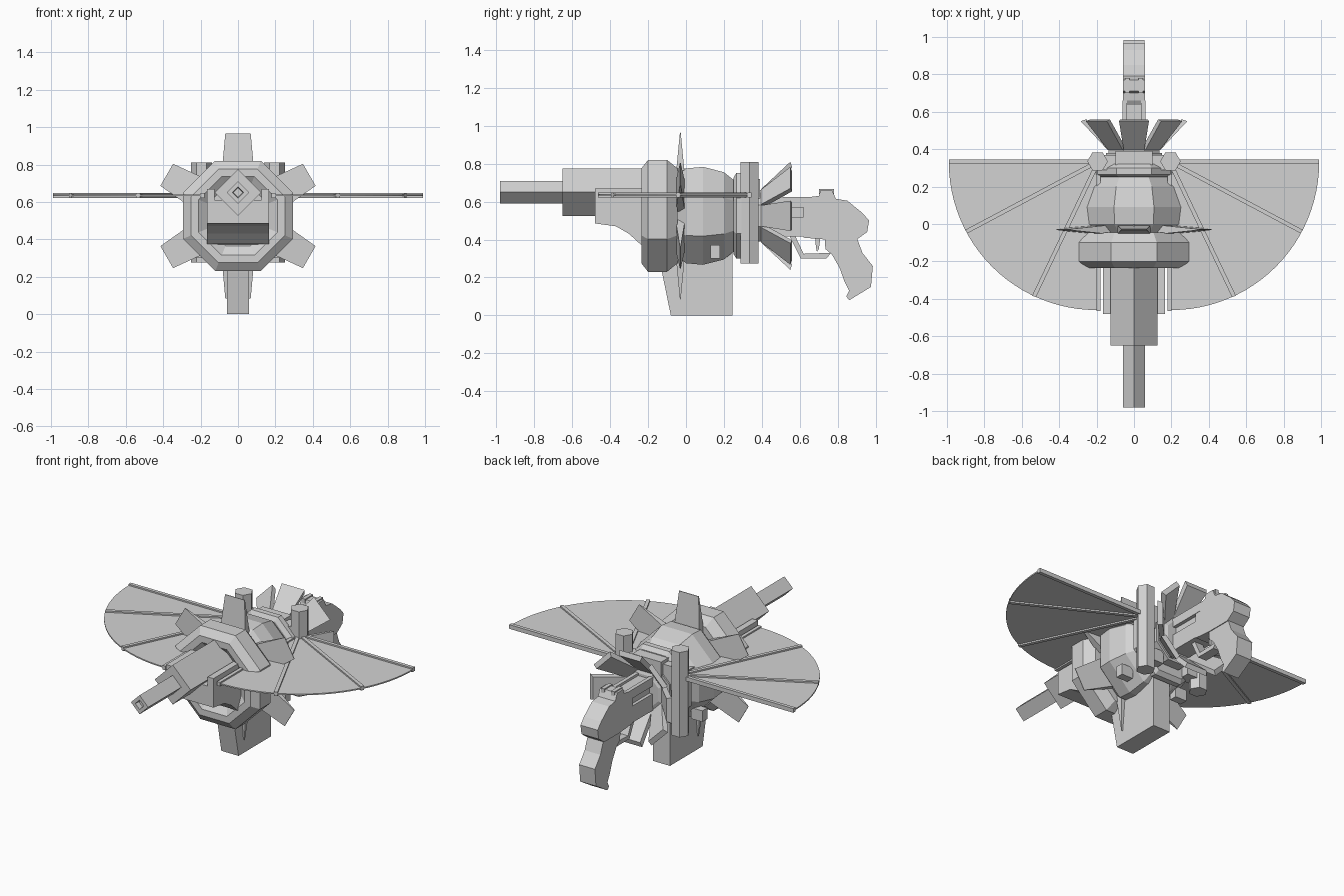
import bpy, bmesh, math
from mathutils import Matrix, Vector

old = bpy.data.objects.get("Cube")
if old:
    bpy.data.objects.remove(old, do_unlink=True)

grey = bpy.data.materials.new("plain_grey")
grey.use_nodes = True
COLOUR = (0.65, 0.65, 0.65, 1)
grey.diffuse_color = COLOUR
grey.node_tree.nodes["Principled BSDF"].inputs["Base Color"].default_value = COLOUR
AXIS_Z = 0.525


def finish(name, bm, matrix=None):
    if matrix:
        bm.transform(matrix)
    bmesh.ops.recalc_face_normals(bm, faces=bm.faces)
    mesh = bpy.data.meshes.new(name)
    bm.to_mesh(mesh)
    bm.free()
    mesh.materials.append(grey)
    obj = bpy.data.objects.new(name, mesh)
    bpy.context.collection.objects.link(obj)
    return obj


def loft(name, rings, matrix=None):
    """Skin a list of equal-length point rings and cap both ends."""
    bm = bmesh.new()
    loops = [[bm.verts.new(p) for p in ring] for ring in rings]
    n = len(rings[0])
    for a, b in zip(loops, loops[1:]):
        for i in range(n):
            j = (i + 1) % n
            bm.faces.new((a[i], a[j], b[j], b[i]))
    bm.faces.new(loops[0])
    bm.faces.new(loops[-1])
    return finish(name, bm, matrix)


def side_prism(name, outline, half, x=0):
    """Extrude a (y, z) outline across x."""
    return loft(name, [[(x + s * half, y, z) for y, z in outline] for s in (-1, 1)])


def box(name, x0, x1, y0, y1, z0, z1):
    return side_prism(name, [(y0, z0), (y1, z0), (y1, z1), (y0, z1)],
                      (x1 - x0) / 2, (x0 + x1) / 2)


def along_y(name, profile, sides=8, turn=math.pi / 8, z=AXIS_Z):
    """Faceted solid around the y axis from (y, flat radius) pairs."""
    rings = []
    for y, r in profile:
        r /= math.cos(turn)
        angles = [turn + math.tau * k / sides for k in range(sides)]
        rings.append([(r * math.cos(a), y, z + r * math.sin(a)) for a in angles])
    return loft(name, rings)


def around(angle):
    """Turn a part built pointing up so that it radiates at an angle."""
    return Matrix.Translation((0, 0, AXIS_Z)) @ Matrix.Rotation(angle, 4, 'Y')


# Diamond barrels, the muzzle slightly recessed
along_y("muzzle", [(-0.95, 0.025), (-0.98, 0.03), (-0.98, 0.06), (-0.6, 0.06)], 4, 0, 0.65)
along_y("barrel_sleeve", [(-0.65, 0.125), (0.0, 0.125)], 4, 0, 0.65)

# Trough under the barrel
side_prism("trough", [(-0.48, 0.61), (-0.48, 0.485), (-0.37, 0.47), (-0.3, 0.43),
                      (-0.24, 0.375), (-0.15, 0.37), (-0.15, 0.61)], 0.165)
for s in (-1, 1):
    box("trough_wall", s * 0.145 - 0.02, s * 0.145 + 0.02, -0.48, -0.1, 0.6, 0.668)

# Front collar and main body
along_y("front_collar", [(-0.2, 0.16), (-0.235, 0.21), (-0.235, 0.25), (-0.2, 0.295),
                         (-0.1, 0.295), (-0.045, 0.25), (-0.045, 0.1)])
along_y("main_body", [(-0.06, 0.2), (0.0, 0.25), (0.09, 0.258), (0.2, 0.23), (0.25, 0.19)])

# Six thin wedge blades
for k in range(6):
    rings = [[(-w, -0.03 - t, r), (w, -0.03 - t, r), (w, -0.03 + t, r), (-w, -0.03 + t, r)]
             for r, w, t in ((0.2, 0.09, 0.025), (0.44, 0.068, 0.002))]
    loft("blade", rings, around(k * math.pi / 3))

# Magazine
side_prism("magazine", [(-0.08, 0), (0.245, 0), (0.245, 0.36), (-0.15, 0.36), (-0.125, 0.22)], 0.06)

# Rear plates and hub
along_y("rear_neck", [(0.23, 0.16), (0.27, 0.16)])
along_y("rear_plate", [(0.25, 0.2), (0.265, 0.225), (0.3, 0.225), (0.32, 0.2)])
along_y("rear_block", [(0.3, 0.15), (0.38, 0.15)])
along_y("rear_hub", [(0.37, 0.135), (0.405, 0.135), (0.42, 0.1)])
box("rear_top_block", -0.1, 0.1, 0.3, 0.39, 0.6, 0.72)

# Eight flared petals
for k in range(8):
    rings = [[(-w, y, r), (w, y, r), (w * 0.9, y + 0.01, r - 0.03), (-w * 0.9, y + 0.01, r - 0.03)]
             for y, r, w in ((0.395, 0.14, 0.055), (0.55, 0.285, 0.08))]
    loft("petal", rings, around(k * math.pi / 4))

# Wings: hinge post, ribs and fan on both sides
WING_R, WING_Z = 0.8, 0.635
for s in (-1, 1):
    post = [(s * 0.195 + 0.055 * math.cos(k * math.pi / 3),
             0.335 + 0.055 * math.sin(k * math.pi / 3)) for k in range(6)]
    loft("hinge_post", [[(x, y, z) for x, y in post] for z in (0.275, 0.81)])
    box("hinge_bracket", s * 0.15 - 0.06, s * 0.15 + 0.06, 0.29, 0.37, 0.55, 0.7)
    box("lower_bracket", s * 0.15 - 0.06, s * 0.15 + 0.06, 0.29, 0.37, 0.34, 0.42)
    box("side_latch", s * 0.2 - 0.04, s * 0.2 + 0.04, 0.13, 0.18, 0.3, 0.37)

    fan = [(s * 0.2, 0.33)]
    for k in range(25):
        a = math.radians(90 * k / 24)
        fan.append((s * (0.2 + 0.79 * math.cos(a)), 0.33 - 0.79 * math.sin(a)))
    loft("wing_fan", [[(x, y, z) for x, y in fan] for z in (WING_Z - 0.004, WING_Z + 0.004)])
    for deg in (0, 28, 64.5, 90):
        a = math.radians(deg)
        d = Vector((s * math.cos(a), -math.sin(a), 0))
        side = Vector((d.y, -d.x, 0)) * 0.011
        pivot = Vector((s * 0.19, 0.335, WING_Z))
        rings = []
        for t in (0, WING_R):
            c = pivot + d * t
            up = Vector((0, 0, 0.013))
            rings.append([c - side - up, c + side - up, c + side + up, c - side + up])
        loft("wing_rib", rings)

# Pistol grip assembly
side_prism("rear_frame", [(0.62, 0.41), (0.62, 0.6), (0.66, 0.625), (0.7, 0.63), (0.71, 0.66),
                          (0.77, 0.66), (0.79, 0.615), (0.85, 0.605), (0.93, 0.54), (0.965, 0.5),
                          (0.955, 0.44), (0.9, 0.4), (0.74, 0.4)], 0.06)
side_prism("grip", [(0.73, 0.42), (0.735, 0.35), (0.77, 0.32), (0.81, 0.25), (0.835, 0.18),
                    (0.86, 0.13), (0.845, 0.1), (0.86, 0.08), (0.975, 0.15), (0.985, 0.26),
                    (0.93, 0.33), (0.9, 0.41)], 0.055)
box("lower_slide", -0.06, 0.06, 0.38, 0.66, 0.415, 0.52)
box("upper_slide", -0.04, 0.04, 0.38, 0.66, 0.5, 0.61)
for s in (-1, 1):
    box("slide_rail", s * 0.05 - 0.012, s * 0.05 + 0.012, 0.38, 0.66, 0.57, 0.625)
    box("rear_sight", s * 0.035 - 0.012, s * 0.035 + 0.012, 0.7, 0.78, 0.64, 0.667)
side_prism("trigger", [(0.68, 0.42), (0.71, 0.42), (0.7, 0.35), (0.69, 0.335), (0.685, 0.36)], 0.015)
side_prism("trigger_guard", [(0.545, 0.42), (0.605, 0.3), (0.74, 0.3), (0.765, 0.33),
                             (0.62, 0.325), (0.575, 0.42)], 0.03)
